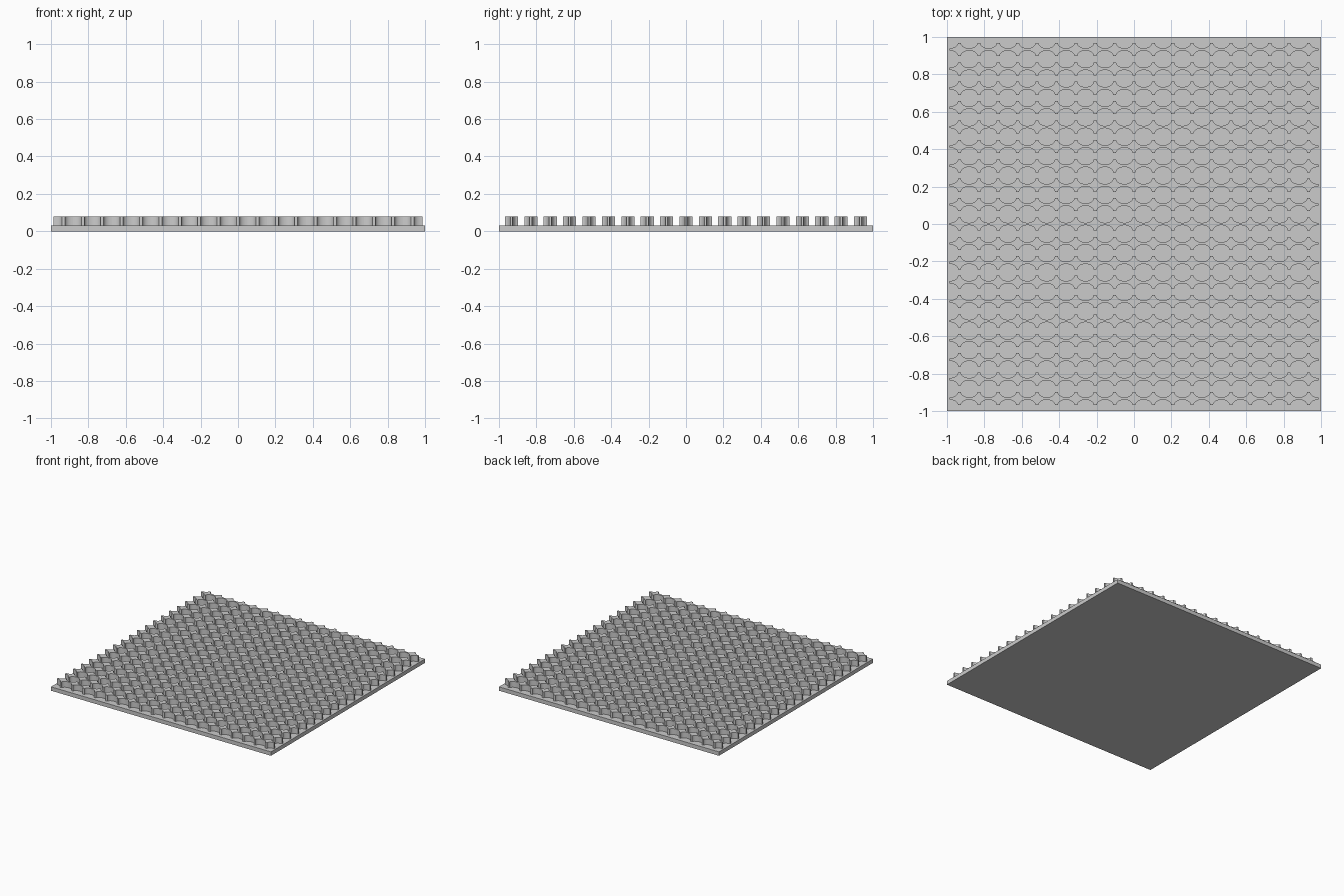
import bpy, bmesh, math

cube = bpy.data.objects.get("Cube")
if cube:
    bpy.data.objects.remove(cube, do_unlink=True)

PITCH, COUNT = 0.1037, 19
BASE_TOP, STUD_TOP = 0.032, 0.08
TIP_X, TIP_Y = 0.053, 0.035     # reach of the stud points
FLAT_X, FLAT_Y = 0.008, 0.006   # half widths of the blunt points
STEPS = 7

grey = bpy.data.materials.new("light_grey")
grey.use_nodes = True
colour = (0.6, 0.6, 0.6, 1)
grey.diffuse_color = colour
grey.node_tree.nodes["Principled BSDF"].inputs["Base Color"].default_value = colour


def prism(name, outline, bottom, top):
    """Extrude a flat outline upwards into an object."""
    bm = bmesh.new()
    face = bm.faces.new([bm.verts.new((x, y, bottom)) for x, y in outline])
    extruded = bmesh.ops.extrude_face_region(bm, geom=[face], use_keep_orig=True)
    for v in extruded["geom"]:
        if isinstance(v, bmesh.types.BMVert):
            v.co.z = top
    bmesh.ops.recalc_face_normals(bm, faces=bm.faces)
    mesh = bpy.data.meshes.new(name)
    bm.to_mesh(mesh)
    bm.free()
    mesh.materials.append(grey)
    obj = bpy.data.objects.new(name, mesh)
    bpy.context.collection.objects.link(obj)
    return obj


# Base slab
prism("base_plate", [(-1, -1), (1, -1), (1, 1), (-1, 1)], 0, BASE_TOP)

# One four-pointed stud with hollow arcs between its blunt points
arc = []
for i in range(STEPS + 1):
    a = math.pi / 2 * i / STEPS
    arc.append((TIP_X - (TIP_X - FLAT_X) * math.sin(a),
                TIP_Y - (TIP_Y - FLAT_Y) * math.cos(a)))
back = arc[::-1]
outline = (arc + [(-x, y) for x, y in back]
           + [(-x, -y) for x, y in arc] + [(x, -y) for x, y in back])
studs = prism("grip_studs", outline, BASE_TOP, STUD_TOP)
start = -PITCH * (COUNT - 1) / 2
studs.location = (start, start, 0)

# Smooth arcs, sharp points and rims
bpy.ops.object.select_all(action="DESELECT")
studs.select_set(True)
bpy.context.view_layer.objects.active = studs
bpy.ops.object.shade_smooth_by_angle(angle=math.radians(30))

# Repeat the stud in a square grid
for axis in range(2):
    array = studs.modifiers.new("grid", "ARRAY")
    array.count = COUNT
    array.use_relative_offset = False
    array.use_constant_offset = True
    offset = [0, 0, 0]
    offset[axis] = PITCH
    array.constant_offset_displace = offset
